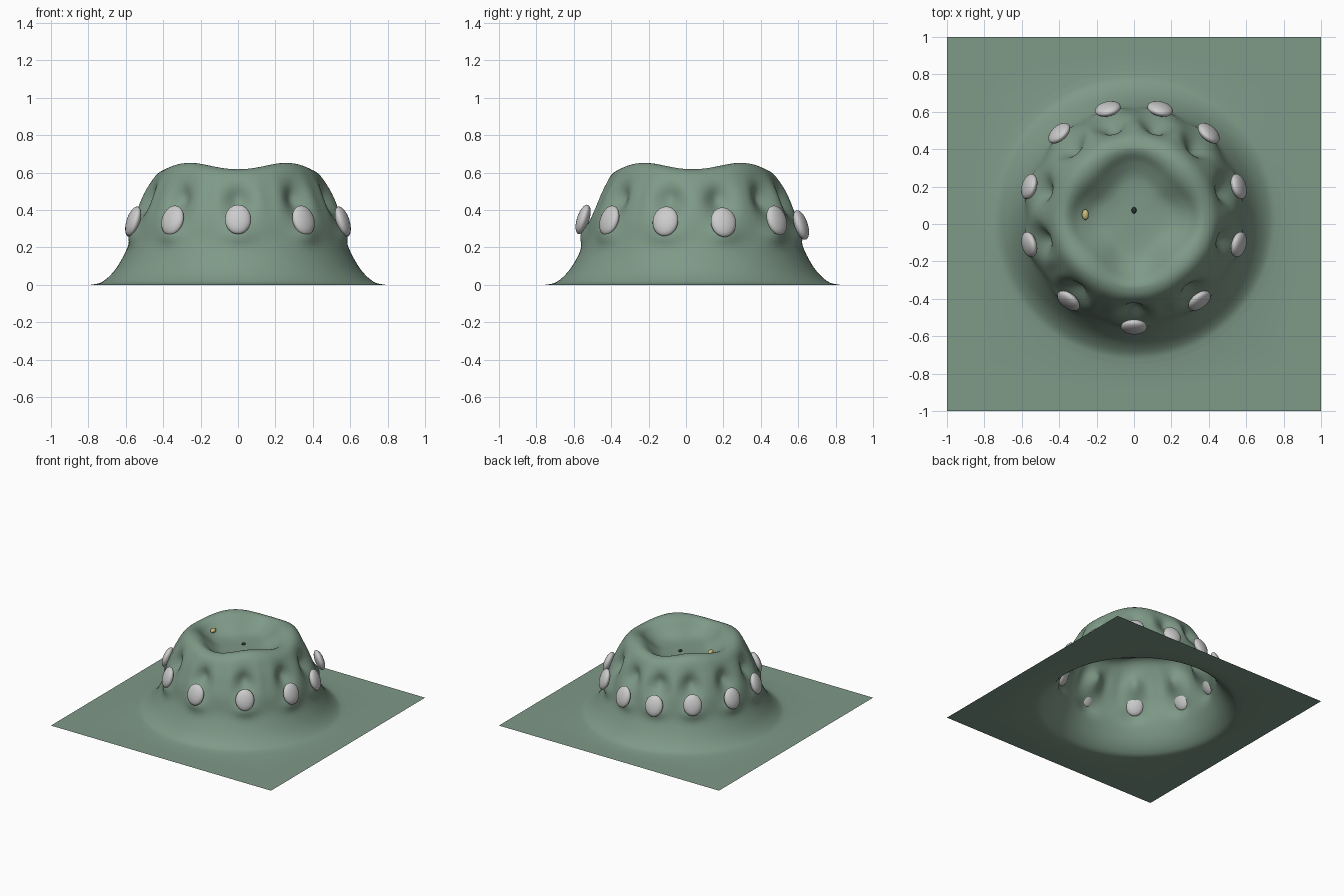
import bpy, bmesh, math
from mathutils import Vector, Matrix

if "Cube" in bpy.data.objects:
    bpy.data.objects.remove(bpy.data.objects["Cube"])

CENTRE = Vector((0, 0.035, 0))
SEGS = 240

# right-hand stud positions (x, y, z), mirrored to the left; front stud is on the axis
half = [(0.35, -0.41, 0.345), (0.56, -0.11, 0.34), (0.56, 0.20, 0.335),
        (0.40, 0.485, 0.345), (0.14, 0.615, 0.32)]
studs = [Vector((0, -0.55, 0.35))]
for x, y, z in half:
    studs += [Vector((x, y, z)), Vector((-x, y, z))]
stud_angles = [math.atan2(p.y - CENTRE.y, p.x) for p in studs]


def material(name, rgb):
    m = bpy.data.materials.new(name)
    m.diffuse_color = (*rgb, 1)
    m.use_nodes = True
    m.node_tree.nodes["Principled BSDF"].inputs["Base Color"].default_value = m.diffuse_color
    return m


def make_object(name, bm, mat=None):
    me = bpy.data.meshes.new(name)
    bm.to_mesh(me)
    bm.free()
    for p in me.polygons:
        p.use_smooth = True
    ob = bpy.data.objects.new(name, me)
    bpy.context.collection.objects.link(ob)
    if mat:
        me.materials.append(mat)
    return ob


def bell(d, w):
    return math.exp(-(d / w) ** 2)


def spline(pts, steps):
    # Catmull-Rom through the profile points
    v = [Vector(p) for p in pts]
    v = [2 * v[0] - v[1]] + v + [2 * v[-1] - v[-2]]
    out = []
    for i in range(1, len(v) - 2):
        a, b, c, d = v[i - 1:i + 3]
        for k in range(steps):
            t = k / steps
            out.append(0.5 * (2 * b + (c - a) * t + (2 * a - 5 * b + 4 * c - d) * t * t
                              + (3 * b - a - 3 * c + d) * t ** 3))
    return out + [v[-2]]


# hollow hill profile: crater floor, rim, flank, flared foot
profile = spline([(0, .525), (.12, .527), (.20, .54), (.27, .58), (.33, .625), (.38, .634),
                  (.43, .605), (.475, .53), (.515, .44), (.556, .34), (.58, .23),
                  (.62, .14), (.67, .065), (.73, .014), (.79, 0)], 5)


def hill_point(r, z, ang, index):
    c4 = math.cos(4 * ang)
    # diamond crater with a wavy rim
    if index < 25:
        scale = 1 + 0.11 * c4 * (1 - (r / .38) ** 4)
    else:
        scale = 1
    z2 = max(0, z - 0.017 * c4 * bell(r - .37, .10))
    # tuck above and pouch below every stud
    if index > 25:
        for a in stud_angles:
            d = (ang - a + math.pi) % (2 * math.pi) - math.pi
            r -= 0.055 * bell(d, .13) * bell(z - .45, .075)
            r += 0.028 * bell(d, .15) * bell(z - .265, .05)
            r += 0.008 * (bell(d - .22, .09) + bell(d + .22, .09)) * bell(z - .46, .10)
    return CENTRE + Vector((r * scale * math.cos(ang), r * scale * math.sin(ang), z2))


# draped sheet
bm = bmesh.new()
rings = []
angles = [2 * math.pi * k / SEGS for k in range(SEGS)]
for i, (r, z) in enumerate(profile[1:], 1):
    rings.append([bm.verts.new(hill_point(r, z, a, i)) for a in angles])
foot = [v.co.copy() for v in rings[-1]]
for blend in (0.5, 1.0):
    ring = []
    for p, a in zip(foot, angles):
        c, s = math.cos(a), math.sin(a)
        edge = Vector((c, s, 0)) / max(abs(c), abs(s))
        ring.append(bm.verts.new(p.lerp(edge, blend)))
    rings.append(ring)
mid = bm.verts.new(CENTRE + Vector((0, 0, .525)))
for k in range(SEGS):
    n = (k + 1) % SEGS
    bm.faces.new((mid, rings[0][k], rings[0][n]))
    for a, b in zip(rings, rings[1:]):
        bm.faces.new((a[k], b[k], b[n], a[n]))
make_object("draped_sheet", bm, material("sage_green", (.21, .32, .245)))


def ellipsoid(name, loc, radii, rot=None, mat=None):
    bm = bmesh.new()
    bmesh.ops.create_uvsphere(bm, u_segments=24, v_segments=16, radius=1)
    rot = rot or Matrix.Identity(4)
    bm.transform(Matrix.Translation(loc) @ rot @ Matrix.Diagonal((*radii, 1)))
    return make_object(name, bm, mat)


# oval studs leaning with the flank
for p, a in zip(studs, stud_angles):
    rot = Matrix.Rotation(a, 4, 'Z') @ Matrix.Rotation(-math.radians(18), 4, 'Y')
    ellipsoid("stud", p, (.033, .07, .082), rot)

# small bead on the crater wall and dark pip on its floor
ellipsoid("yellow_bead", Vector((-.26, .05, .578)), (.018, .028, .018),
          None, material("straw_yellow", (.6, .5, .2)))
ellipsoid("dark_pip", Vector((0, .073, .527)), (.013, .017, .012),
          None, material("near_black", (.02, .03, .025)))
